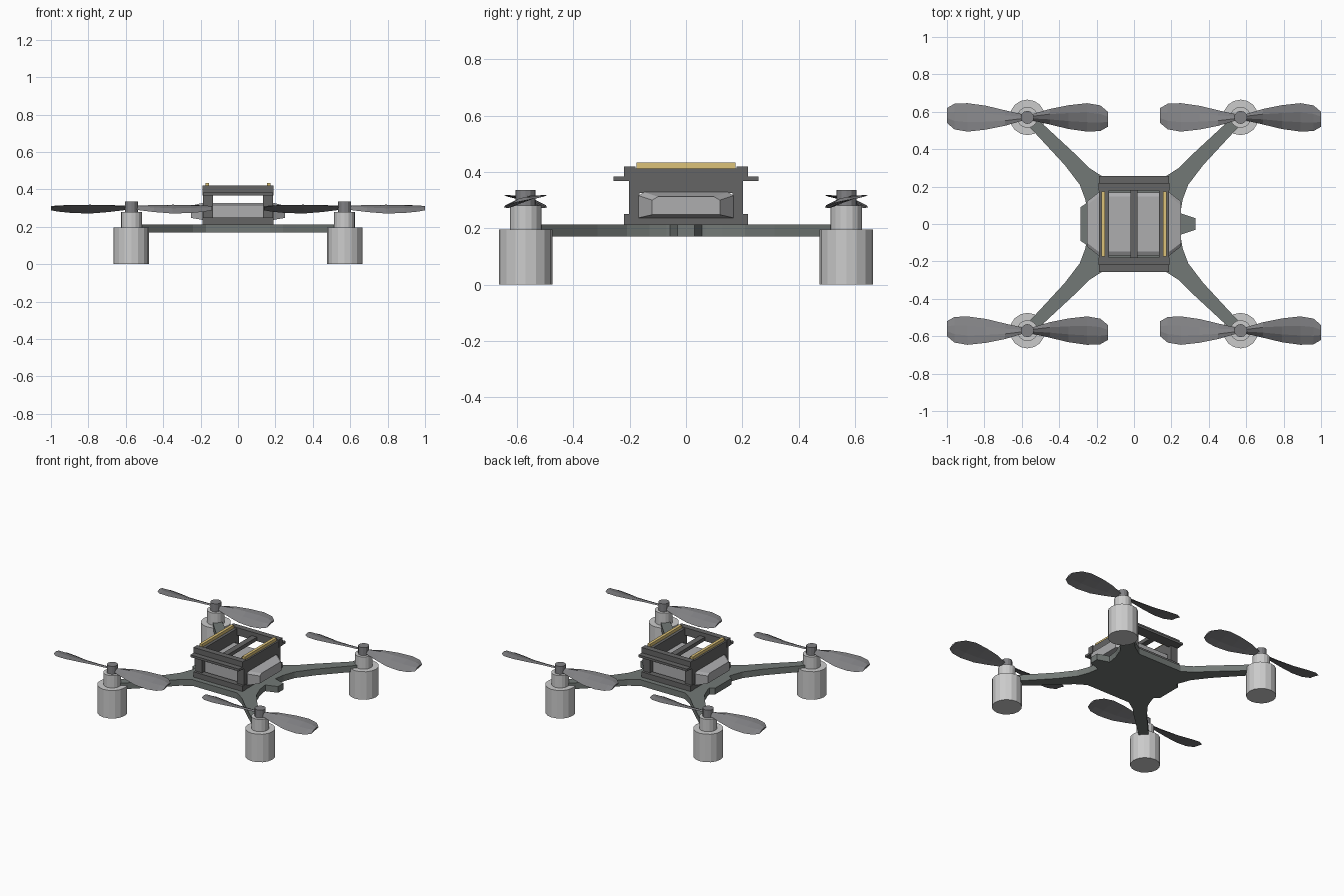
import bpy, bmesh, math

if "Cube" in bpy.data.objects:
    bpy.data.objects.remove(bpy.data.objects["Cube"])


def colour(name, r, g, b):
    m = bpy.data.materials.new(name)
    m.diffuse_color = (r, g, b, 1)
    m.use_nodes = True
    m.node_tree.nodes["Principled BSDF"].inputs["Base Color"].default_value = m.diffuse_color
    return m


gold = colour("gold", 0.72, 0.54, 0.19)
plate_grey = colour("plate_grey", 0.17, 0.19, 0.18)
cage_grey = colour("cage_grey", 0.13, 0.13, 0.13)
blade_grey = colour("blade_grey", 0.22, 0.22, 0.23)
battery_grey = colour("battery_grey", 0.42, 0.42, 0.43)


def make(name, bm, mat=None):
    bmesh.ops.recalc_face_normals(bm, faces=bm.faces)
    me = bpy.data.meshes.new(name)
    bm.to_mesh(me)
    bm.free()
    ob = bpy.data.objects.new(name, me)
    bpy.context.collection.objects.link(ob)
    if mat:
        me.materials.append(mat)
    return ob


def loft(bm, rings):
    vs = [[bm.verts.new(p) for p in r] for r in rings]
    n = len(vs[0])
    for a, b in zip(vs, vs[1:]):
        for i in range(n):
            j = (i + 1) % n
            bm.faces.new((a[i], a[j], b[j], b[i]))
    bm.faces.new(vs[0])
    bm.faces.new(vs[-1])


def slab(name, outline, z0, z1, mat):
    bm = bmesh.new()
    loft(bm, [[(x, y, z) for x, y in outline] for z in (z0, z1)])
    return make(name, bm, mat)


def box(name, x0, x1, y0, y1, z0, z1, mat=cage_grey):
    return slab(name, [(x0, y0), (x1, y0), (x1, y1), (x0, y1)], z0, z1, mat)


def turned(bm, profile, n):
    # stacked circles from (radius, z) pairs
    loft(bm, [[(r * math.cos(2 * math.pi * i / n), r * math.sin(2 * math.pi * i / n), z)
               for i in range(n)] for r, z in profile])


# X-shaped chassis plate: one quadrant outline mirrored round
quad = [(0.25, 0.07), (0.26, 0.13), (0.29, 0.21), (0.37, 0.315), (0.555, 0.515),
        (0.515, 0.56), (0.31, 0.37), (0.24, 0.30), (0.17, 0.255)]
outline = (quad + [(-x, y) for x, y in reversed(quad)]
           + [(-x, -y) for x, y in quad] + [(x, -y) for x, y in reversed(quad)])
slab("chassis_plate", outline, 0.17, 0.213, plate_grey)

# end tabs on the plate
slab("right_tab", [(0.24, -0.06), (0.33, -0.03), (0.33, 0.03), (0.24, 0.06)],
     0.17, 0.213, plate_grey)
slab("left_tab", [(-0.24, -0.12), (-0.287, -0.09), (-0.287, 0.09), (-0.24, 0.12)],
     0.17, 0.213, plate_grey)

# battery with tapered ends
bm = bmesh.new()
loft(bm, [[(x, -w, z0), (x, w, z0), (x, w, z1 - 0.012), (x, w - 0.02, z1),
           (x, 0.02 - w, z1), (x, -w, z1 - 0.012)]
          for x, w, z0, z1 in ((-0.252, 0.12, 0.248, 0.312), (-0.19, 0.168, 0.237, 0.328),
                               (0.19, 0.168, 0.237, 0.328), (0.252, 0.12, 0.248, 0.312))])
make("battery", bm, battery_grey)

# cage sides: posts and rails around the battery, gold contact strip on top
for s, side in ((-1, "left"), (1, "right")):
    x0, x1 = sorted((s * 0.135, s * 0.187))
    box(side + "_cage_top", x0, x1, -0.203, 0.203, 0.325, 0.412)
    box(side + "_cage_bottom", x0, x1, -0.203, 0.203, 0.213, 0.24)
    for t, end in ((-1, "front"), (1, "back")):
        y0, y1 = sorted((t * 0.165, t * 0.203))
        box(f"{side}_{end}_post", x0, x1, y0, y1, 0.24, 0.325)
    box(side + "_contact_strip", s * 0.165 - 0.01, s * 0.165 + 0.01, -0.175, 0.175,
        0.41, 0.433, gold)

# cage cross rails and ledges, front and back
for t, end in ((-1, "front"), (1, "back")):
    y0, y1 = sorted((t * 0.18, t * 0.22))
    box(end + "_top_rail", -0.189, 0.189, y0, y1, 0.367, 0.42)
    box(end + "_bottom_rail", -0.189, 0.189, y0, y1, 0.212, 0.25)
    y0, y1 = sorted((t * 0.20, t * 0.257))
    box(end + "_ledge", -0.187, 0.187, y0, y1, 0.367, 0.383)
box("centre_bar", -0.02, 0.02, -0.19, 0.19, 0.37, 0.395)

# motor: can and shoulder
bm = bmesh.new()
turned(bm, [(0.095, 0), (0.095, 0.195), (0.056, 0.195), (0.056, 0.28)], 16)
motor = make("motor", bm)

# propeller: hub and two twisted, cambered blades (x, y+, z+, y-, z-)
stations = [(0.015, 0.014, 0.305, -0.014, 0.292), (0.12, 0.045, 0.316, -0.038, 0.279),
            (0.22, 0.065, 0.318, -0.062, 0.271), (0.32, 0.076, 0.317, -0.076, 0.274),
            (0.39, 0.064, 0.312, -0.073, 0.281), (0.43, 0.03, 0.304, -0.05, 0.288)]
bm = bmesh.new()
turned(bm, [(0.035, 0.275), (0.035, 0.335)], 12)
for s in (1, -1):
    rings = []
    for x, ya, za, yb, zb in stations:
        up, down = [], []
        for t in (0, 0.33, 0.67, 1):
            y, z = ya + (yb - ya) * t, za + (zb - za) * t
            c = 4 * t * (1 - t)
            up.append((s * x, s * y, z + 0.014 * c))
            if 0 < t < 1:
                down.append((s * x, s * y, z + 0.001 * c))
        rings.append(up + down[::-1])
    loft(bm, rings)
propeller = make("propeller", bm, blade_grey)

# repeat motor and propeller on each arm
spots = [(0.57, 0.57), (-0.57, 0.57), (-0.57, -0.57), (0.57, -0.57)]
for src in (motor, propeller):
    for i, (x, y) in enumerate(spots):
        ob = src if i == 0 else src.copy()
        if i:
            bpy.context.collection.objects.link(ob)
        ob.location = (x, y, 0)
